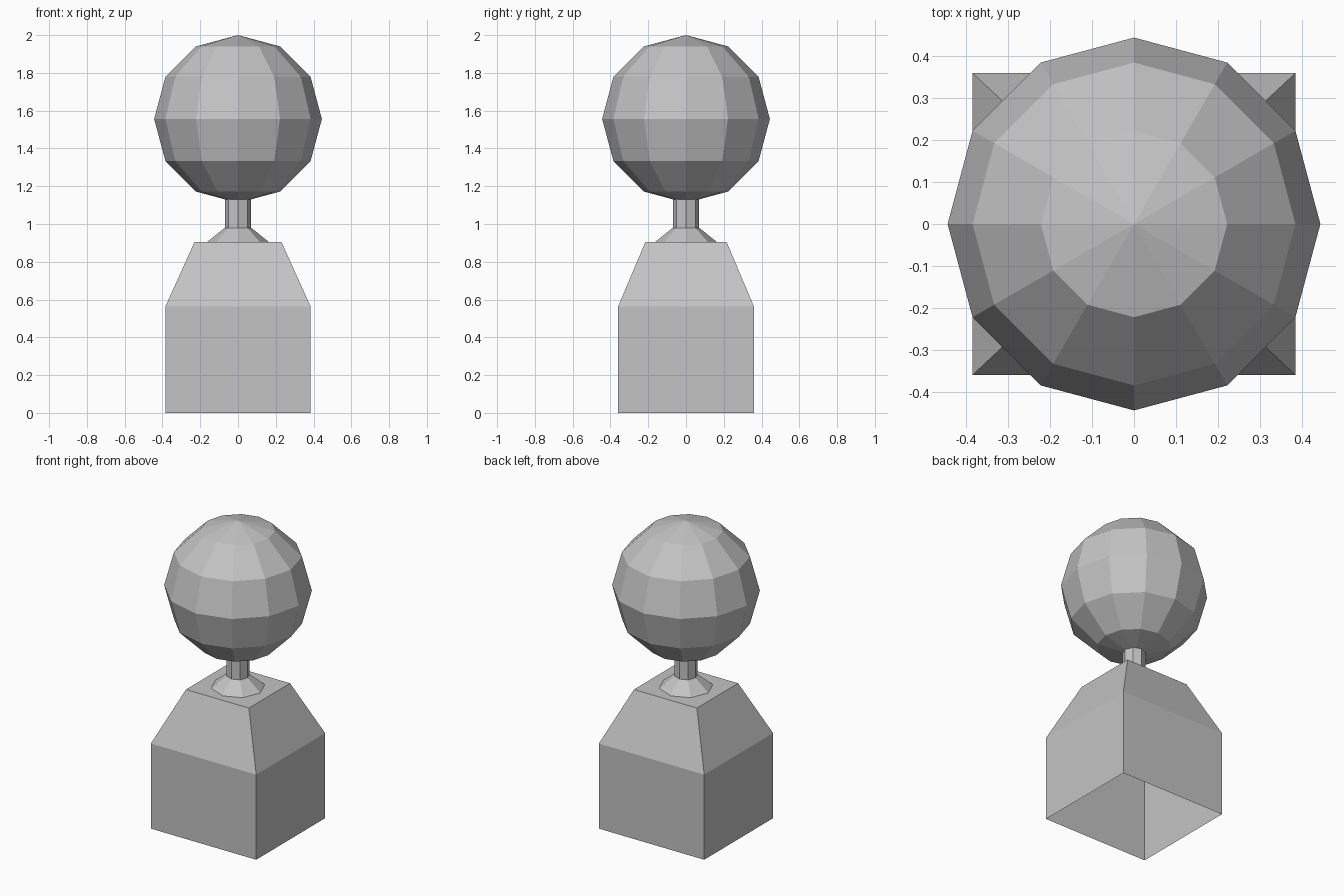
import bpy, bmesh, math

if "Cube" in bpy.data.objects:
    bpy.data.objects.remove(bpy.data.objects["Cube"])

stone = bpy.data.materials.new("grey stone")
stone.use_nodes = True
GREY = (0.55, 0.55, 0.55, 1)
stone.diffuse_color = GREY
stone.node_tree.nodes["Principled BSDF"].inputs["Base Color"].default_value = GREY


def finish(name, bm):
    bmesh.ops.recalc_face_normals(bm, faces=bm.faces)
    mesh = bpy.data.meshes.new(name)
    bm.to_mesh(mesh)
    bm.free()
    mesh.materials.append(stone)
    obj = bpy.data.objects.new(name, mesh)
    bpy.context.collection.objects.link(obj)
    return obj


def loft(name, rings, cap_top):
    """Join stacked rings of points into a skin that is open underneath."""
    bm = bmesh.new()
    loops = [[bm.verts.new(p) for p in ring] for ring in rings]
    n = len(loops[0])
    for low, high in zip(loops, loops[1:]):
        for i in range(n):
            j = (i + 1) % n
            bm.faces.new((low[i], low[j], high[j], high[i]))
    if cap_top:
        bm.faces.new(loops[-1])
    return finish(name, bm)


def rectangle(x, y, z):
    return [(-x, -y, z), (x, -y, z), (x, y, z), (-x, y, z)]


def octagon(r, z):
    return [(r * math.cos(i * math.pi / 4), r * math.sin(i * math.pi / 4), z)
            for i in range(8)]


# Hollow block with tapered shoulders
loft("base", [rectangle(0.385, 0.36, 0), rectangle(0.385, 0.36, 0.562),
              rectangle(0.23, 0.215, 0.905)], True)

# Flared foot and thin neck
loft("neck", [octagon(0.163, 0.905), octagon(0.07, 0.98), octagon(0.07, 1.14)], False)

# Faceted ball
ball = bmesh.new()
bmesh.ops.create_uvsphere(ball, u_segments=12, v_segments=6, radius=0.444)
bmesh.ops.translate(ball, verts=ball.verts, vec=(0, 0, 1.556))
finish("ball", ball)
